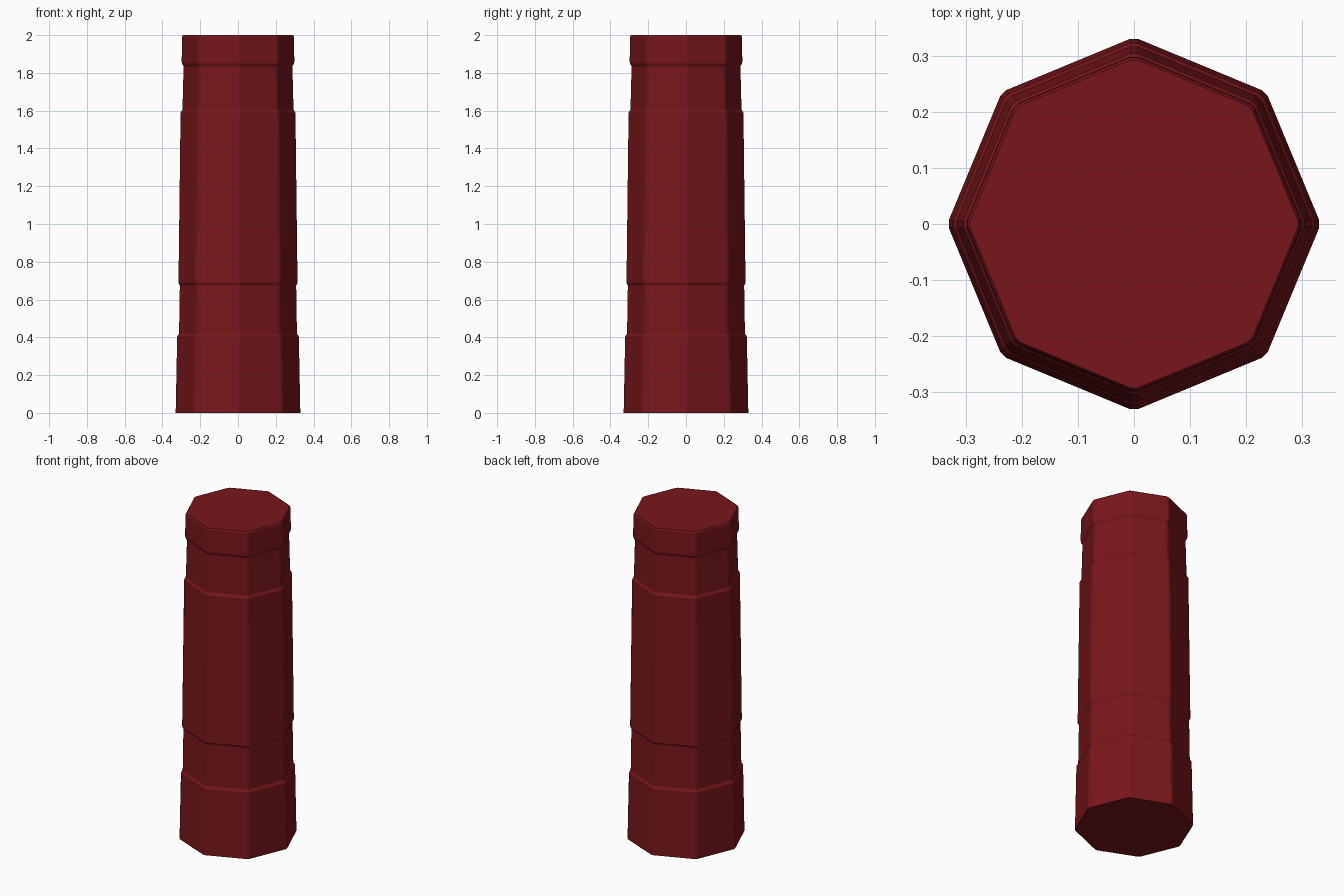
import bpy, bmesh, math

if "Cube" in bpy.data.objects:
    bpy.data.objects.remove(bpy.data.objects["Cube"])

# Silhouette of the octagonal shaft: (corner radius, height)
PROFILE = [(0.330, 0.0), (0.322, 0.405), (0.312, 0.42), (0.308, 0.675),
           (0.316, 0.69), (0.315, 0.70), (0.304, 1.59), (0.294, 1.605),
           (0.288, 1.835), (0.297, 1.85), (0.298, 1.86), (0.297, 1.99), (0.292, 2.0)]
CHAMFER = 0.007  # half width of the small flat on each corner


def ring(bm, r, z):
    verts = []
    for i in range(8):
        a = i * math.pi / 4
        for t in (-CHAMFER, CHAMFER):
            verts.append(bm.verts.new((r * math.cos(a) - t * math.sin(a),
                                       r * math.sin(a) + t * math.cos(a), z)))
    return verts


# Stack rings, bridge them, then cap both ends
bm = bmesh.new()
rings = [ring(bm, r, z) for r, z in PROFILE]
for lo, hi in zip(rings, rings[1:]):
    for i in range(16):
        j = (i + 1) % 16
        bm.faces.new((lo[i], lo[j], hi[j], hi[i]))
bm.faces.new(rings[0][::-1])
bm.faces.new(rings[-1])

mesh = bpy.data.meshes.new("octagonal_post")
bm.to_mesh(mesh)
bm.free()
post = bpy.data.objects.new("octagonal_post", mesh)
bpy.context.collection.objects.link(post)

# Dark red finish
mat = bpy.data.materials.new("dark_red")
mat.diffuse_color = (0.19, 0.008, 0.011, 1)
mat.use_nodes = True
mat.node_tree.nodes["Principled BSDF"].inputs["Base Color"].default_value = mat.diffuse_color
mesh.materials.append(mat)
